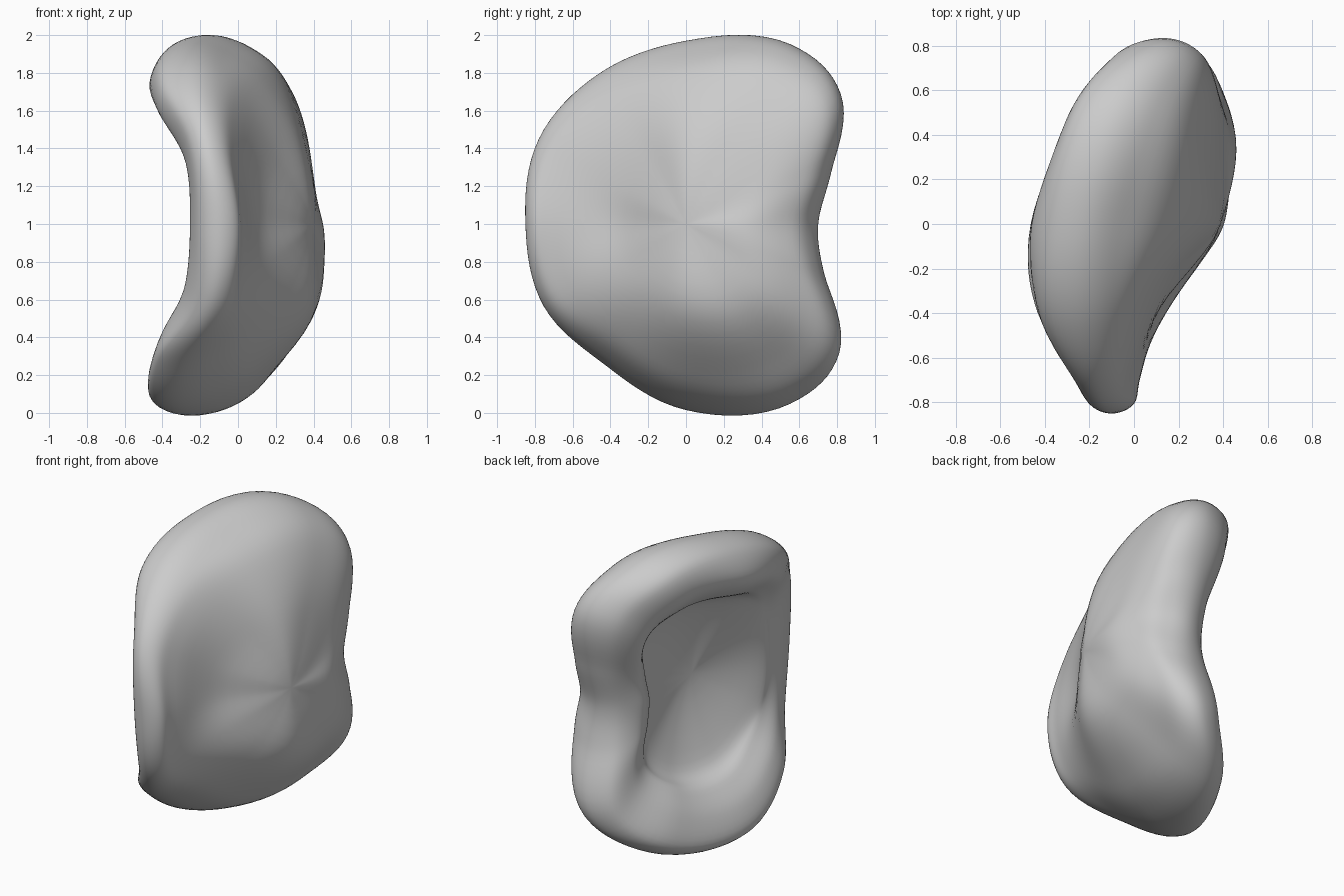
import bpy
import bmesh
import math

cube = bpy.data.objects.get("Cube")
if cube:
    bpy.data.objects.remove(cube, do_unlink=True)

# Radius fractions of each radial section, from outer wall over the rim to inner hollow
FRACTIONS = (.45, .8, .95, 1, .94, .77, .63, .5)
OUTER_POLE, OUTER_SLOPE = .39, .32
INNER_POLE, INNER_SLOPE = -.04, .35
STEPS_AROUND, STEPS_ALONG = 8, 6

# Each row: angle about the side axis, outline radius, then depth at each fraction
SECTIONS = (
    (0, .7, .45, .38, .27, .15, .03, -.06, -.04, .01),
    (20, .82, .42, .37, .28, .15, .02, -.06, -.04, .02),
    (40, 1.07, .39, .34, .25, .1, -.07, -.15, -.07, .02),
    (60, 1.1, .36, .25, .1, -.08, -.26, -.31, -.21, -.03),
    (90, .97, .32, .14, -.06, -.23, -.39, -.46, -.37, -.14),
    (120, .92, .2, .03, -.1, -.25, -.4, -.43, -.34, -.24),
    (150, .9, .13, 0, -.07, -.17, -.25, -.28, -.26, -.24),
    (180, .85, .12, .03, 0, -.1, -.2, -.25, -.25, -.23),
    (210, .87, .18, .03, -.04, -.14, -.23, -.28, -.26, -.23),
    (240, .86, .28, .05, -.14, -.31, -.43, -.4, -.3, -.21),
    (270, .985, .38, .1, -.12, -.33, -.46, -.42, -.31, -.17),
    (300, 1.1, .42, .2, .06, -.11, -.25, -.26, -.2, -.08),
    (320, 1.06, .45, .34, .25, .13, -.02, -.07, -.06, -.02),
    (340, .78, .46, .4, .3, .17, .03, -.05, -.04, 0),
)


def spline(before, start, end, after, t):
    """Smooth interpolation between start and end for tuples of any length."""
    return tuple(
        b + (t * (c - a) + t ** 2 * (2 * a - 5 * b + 4 * c - d)
             + t ** 3 * (3 * (b - c) + d - a)) / 2
        for a, b, c, d in zip(before, start, end, after))


def wrapped_section(index):
    """Return a section row, unwrapping the angle past a full turn."""
    turn, row = divmod(index, len(SECTIONS))
    section = SECTIONS[row]
    return (section[0] + 360 * turn,) + section[1:]


def beyond_pole(point, slope):
    """Mirror a section point past its pole so the surface crosses it evenly."""
    r, depth = point
    return (-r, depth - 2 * slope * r)


def smooth_profile(depths, reach):
    """Return the finely sampled radial section, without its two poles."""
    section = list(zip(FRACTIONS, depths))
    points = [beyond_pole(section[0], OUTER_SLOPE * reach), (0, OUTER_POLE)]
    points += section
    points += [(0, INNER_POLE), beyond_pole(section[-1], INNER_SLOPE * reach)]
    samples = []
    for i in range(1, len(points) - 2):
        for step in range(STEPS_ALONG):
            samples.append(spline(*points[i - 1:i + 3], step / STEPS_ALONG))
    return samples[1:]


# Cupped shell: radial sections swept around the side axis
bm = bmesh.new()
rings = []
for i in range(len(SECTIONS)):
    neighbours = [wrapped_section(i + offset) for offset in range(-1, 3)]
    for step in range(STEPS_AROUND):
        angle, radius, *depths = spline(*neighbours, step / STEPS_AROUND)
        y_reach = radius * math.cos(math.radians(angle))
        z_reach = radius * math.sin(math.radians(angle))
        rings.append([
            bm.verts.new((x, y_reach * r, 1 + z_reach * r))
            for r, x in smooth_profile(depths, y_reach)])

outer_pole = bm.verts.new((OUTER_POLE, 0, 1))
inner_pole = bm.verts.new((INNER_POLE, 0, 1))
for ring, following in zip(rings, rings[1:] + rings[:1]):
    bm.faces.new((outer_pole, ring[0], following[0]))
    bm.faces.new((inner_pole, following[-1], ring[-1]))
    for j in range(len(ring) - 1):
        bm.faces.new((ring[j], ring[j + 1], following[j + 1], following[j]))
bmesh.ops.recalc_face_normals(bm, faces=bm.faces)

mesh = bpy.data.meshes.new("cupped_shell")
bm.to_mesh(mesh)
bm.free()
mesh.polygons.foreach_set("use_smooth", [True] * len(mesh.polygons))
shell = bpy.data.objects.new("cupped_shell", mesh)
bpy.context.collection.objects.link(shell)

# Plain grey finish
grey = bpy.data.materials.new("light_grey")
grey.use_nodes = True
colour = (.6, .6, .6, 1)
grey.diffuse_color = colour
grey.node_tree.nodes["Principled BSDF"].inputs["Base Color"].default_value = colour
mesh.materials.append(grey)
